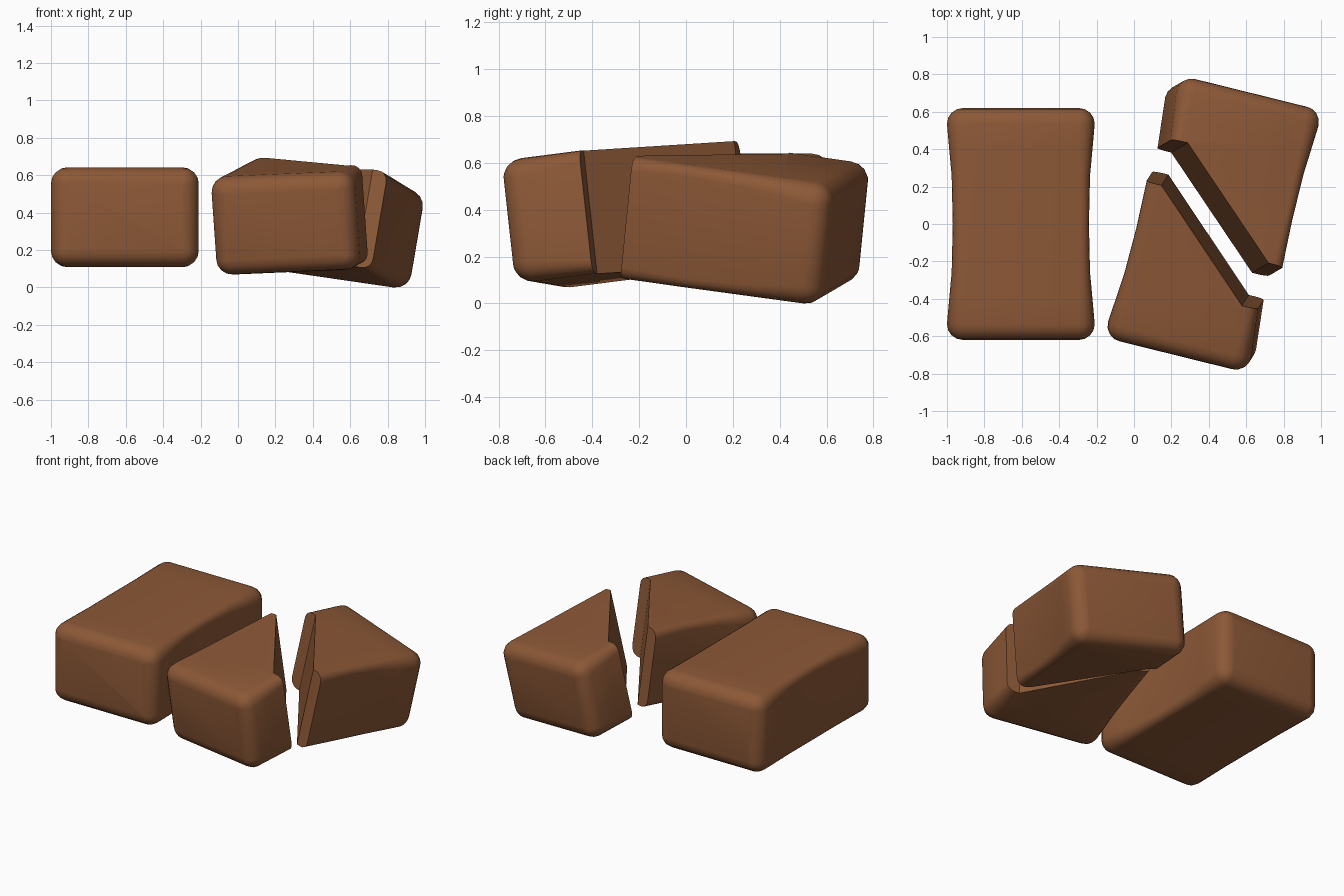
import bpy, bmesh, math
from mathutils import Matrix, Vector

if "Cube" in bpy.data.objects:
    bpy.data.objects.remove(bpy.data.objects["Cube"])

clay = bpy.data.materials.new("brown_clay")
clay.diffuse_color = (0.265, 0.099, 0.038, 1)
clay.use_nodes = True
clay.node_tree.nodes["Principled BSDF"].inputs["Base Color"].default_value = clay.diffuse_color


def ring(bm, y, w, h, r, seg=4):
    """Rounded rectangle in the xz plane."""
    out = []
    for k, (sx, sz) in enumerate(((1, 1), (-1, 1), (-1, -1), (1, -1))):
        for s in range(seg + 1):
            a = math.pi / 2 * (k + s / seg)
            out.append(bm.verts.new((sx * (w - r) + r * math.cos(a), y,
                                     sz * (h - r) + r * math.sin(a))))
    return out


def finish(name, bm):
    bmesh.ops.recalc_face_normals(bm, faces=bm.faces)
    me = bpy.data.meshes.new(name)
    bm.to_mesh(me)
    bm.free()
    ob = bpy.data.objects.new(name, me)
    bpy.context.collection.objects.link(ob)
    return ob


def smooth(ob):
    bpy.ops.object.select_all(action='DESELECT')
    ob.select_set(True)
    bpy.context.view_layer.objects.active = ob
    bpy.ops.object.shade_smooth_by_angle(angle=math.radians(32))


# Waisted block lofted along y, with rounded ends
def make_block(name):
    R, half = 0.085, []
    for i in range(5):
        t = math.pi / 2 * (1 - i / 4)
        inset = R * (1 - math.cos(t))
        half.append((0.62 - R * (1 - math.sin(t)), 0.395 - inset, 0.265 - inset, max(R - inset, 0.004)))
    half += [(0.40, 0.383, 0.265, 0.07), (0.26, 0.370, 0.265, 0.055)]
    spec = half + [(0, 0.364, 0.265, 0.045)] + [(-y, w, h, r) for y, w, h, r in reversed(half)]
    bm = bmesh.new()
    rings = [ring(bm, *s) for s in spec]
    n = len(rings[0])
    for a, b in zip(rings, rings[1:]):
        for i in range(n):
            j = (i + 1) % n
            bm.faces.new((a[i], a[j], b[j], b[i]))
    bm.faces.new(rings[0])
    bm.faces.new(rings[-1])
    ob = finish(name, bm)
    ob.data.materials.append(clay)
    return ob


# Stepped diagonal prism that keeps one half of a block
bm = bmesh.new()
outline = [(-1, -1), (1, -1), (1, -0.265), (0.285, -0.265), (-0.285, 0.26), (-1, 0.26)]
face = bm.faces.new([bm.verts.new((x, y, -1)) for x, y in outline])
ext = bmesh.ops.extrude_face_region(bm, geom=[face])
bmesh.ops.translate(bm, vec=(0, 0, 2), verts=[v for v in ext["geom"] if isinstance(v, bmesh.types.BMVert)])
cutter = finish("break_cutter", bm)
cutter.data.materials.append(clay)


# Broken half: cut, then tilted into place
def make_half(name, centre, up, along):
    ob = make_block(name)
    mod = ob.modifiers.new("break", 'BOOLEAN')
    mod.operation, mod.solver, mod.object = 'INTERSECT', 'EXACT', cutter
    bpy.ops.object.select_all(action='DESELECT')
    ob.select_set(True)
    bpy.context.view_layer.objects.active = ob
    bpy.ops.object.modifier_apply(modifier=mod.name)
    u = Vector(up).normalized()
    f = Vector(along)
    f = (f - u * f.dot(u)).normalized()
    rot = Matrix((f.cross(u), f, u)).transposed().to_4x4()
    ob.data.transform(Matrix.Translation(centre) @ rot)
    smooth(ob)
    return ob


whole = make_block("whole_brick")
whole.data.transform(Matrix.Translation((-0.605, 0, 0.375)))
smooth(whole)

make_half("front_half_brick", (0.381, -0.084, 0.41), (-0.07, -0.11, 1), (0.24, 0.97, 0))
back = make_half("back_half_brick", (0.459, 0.084, 0.35), (0.17, 0.10, 1), (-0.24, -0.97, 0))
# Rest the lowest corner on the ground
back.data.transform(Matrix.Translation((0, 0, -min(v.co.z for v in back.data.vertices))))

bpy.data.objects.remove(cutter)
